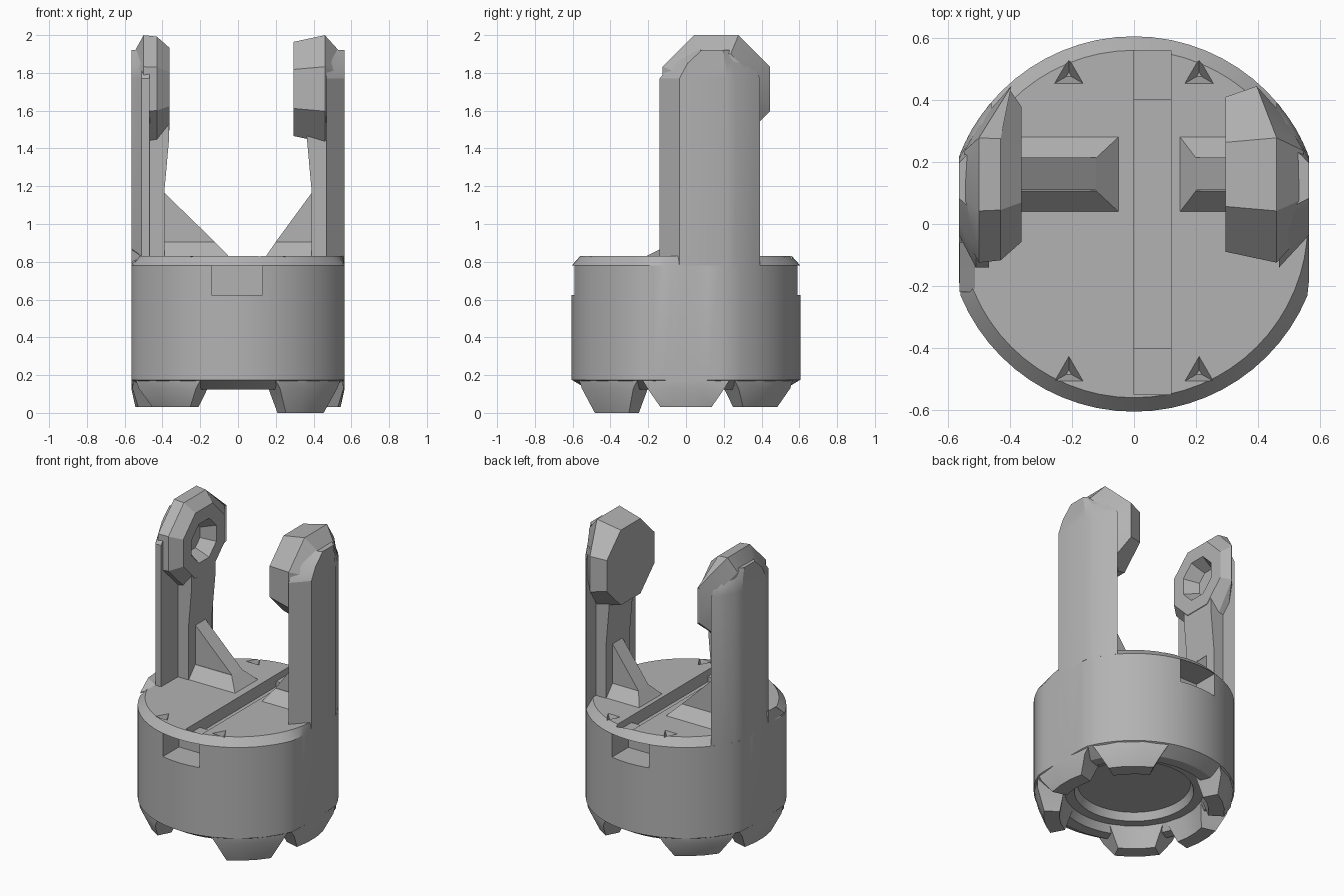
import bpy, bmesh
from math import sin, cos, pi, radians, sqrt

cube = bpy.data.objects.get("Cube")
if cube:
    bpy.data.objects.remove(cube, do_unlink=True)

grey = bpy.data.materials.new("plain_grey")
grey.use_nodes = True
colour = (0.45, 0.45, 0.45, 1)
grey.diffuse_color = colour
grey.node_tree.nodes["Principled BSDF"].inputs["Base Color"].default_value = colour

FLAT = 0.565      # half width between the flattened sides
ROUND = 0.605     # drum radius
TOP = 0.83        # deck height
MID = 0.16        # y of the arm centre line


def finish(ob, angle):
    bpy.ops.object.select_all(action='DESELECT')
    ob.select_set(True)
    bpy.context.view_layer.objects.active = ob
    bpy.ops.object.shade_smooth_by_angle(angle=radians(angle))


def loft(name, loops, smooth=25):
    """Skin equal-length loops of points and cap both ends."""
    bm = bmesh.new()
    rings = [[bm.verts.new(p) for p in loop] for loop in loops]
    n = len(rings[0])
    for a, b in zip(rings, rings[1:]):
        for i in range(n):
            j = (i + 1) % n
            bm.faces.new((a[i], a[j], b[j], b[i]))
    bm.faces.new(rings[0])
    bm.faces.new(rings[-1])
    bmesh.ops.recalc_face_normals(bm, faces=bm.faces)
    mesh = bpy.data.meshes.new(name)
    bm.to_mesh(mesh)
    bm.free()
    mesh.materials.append(grey)
    ob = bpy.data.objects.new(name, mesh)
    bpy.context.collection.objects.link(ob)
    finish(ob, smooth)
    return ob


def box(name, x0, x1, y0, y1, z0, z1):
    return loft(name, [[(x0, y0, z), (x1, y0, z), (x1, y1, z), (x0, y1, z)] for z in (z0, z1)])


def cut(ob, cutter):
    mod = ob.modifiers.new("cut", 'BOOLEAN')
    mod.operation = 'DIFFERENCE'
    mod.solver = 'EXACT'
    mod.object = cutter
    bpy.context.view_layer.objects.active = ob
    bpy.ops.object.modifier_apply(modifier=mod.name)
    bpy.data.objects.remove(cutter, do_unlink=True)


def clamp(x):
    return max(-FLAT, min(FLAT, x))


def ring(r, z, n=64):
    return [(clamp(r * cos(2 * pi * i / n)), r * sin(2 * pi * i / n), z) for i in range(n)]


# Drum with chamfered deck and stepped underside
profile = [(0.34, 0.22), (0.36, 0.17), (0.42, 0.17), (0.45, 0.125), (0.52, 0.125),
           (ROUND, 0.175), (ROUND, 0.78), (0.56, TOP)]
drum = loft("drum", [ring(r, z) for r, z in profile])

# Stepped slot across the deck, and a window notch at front and back
cut(drum, box("slot_cutter", 0, 0.12, -0.55, 0.56, 0.785, 0.9))
cut(drum, box("slot_cutter", 0, 0.12, -0.4, 0.4, 0.75, 0.9))
for s in (-1, 1):
    cut(drum, box("notch_cutter", -0.14, 0.13, *sorted((s * 0.42, s * 0.8)), 0.625, 0.78))

# Small three-sided dimples in the deck
for sx in (-1, 1):
    for sy in (-1, 1):
        def tri(r, z):
            return [(sx * 0.21 + r * cos(a), sy * 0.48 + r * sin(a), z)
                    for a in (pi / 2, pi * 7 / 6, pi * 11 / 6)]
        cut(drum, loft("dimple_cutter", [tri(0.01, TOP - 0.06), tri(0.06, TOP + 0.01)]))
finish(drum, 20)

# Six tapered teeth: one under each arm, two pairs leaving the front and back open
for k, degrees in enumerate((0, 48, 132, 180, 228, 312)):
    mid = radians(degrees)

    def arc(r_in, r_out, half, z):
        angles = [mid + half * t for t in (-1, -0.33, 0.33, 1)]
        pts = [(r_out, a) for a in angles] + [(r_in, a) for a in reversed(angles)]
        return [(clamp(r * cos(a)), r * sin(a), z) for r, a in pts]

    tip = 0.0 if degrees == 312 else 0.03
    loft(f"tooth_{k + 1}", [arc(0.42, 0.6, 0.4, 0.178), arc(0.43, 0.595, 0.35, 0.13),
                            arc(0.45, 0.545, 0.25, tip)])


def octagon(x, r):
    """Ring of a knob, trimmed to just inside the drum's outline."""
    loop = []
    for i in range(8):
        a = pi / 8 + i * pi / 4
        y = MID + r * cos(a)
        limit = sqrt((ROUND - 0.01) ** 2 - y ** 2)
        loop.append((max(-limit, min(limit, x)), y, 1.715 + r * sin(a)))
    return loop


def arm(side, s, front, foot_tip):
    # Outer slab follows the drum outline with a bevelled front corner and a rounded head
    outline = [(0.468, -0.14), (front, -0.14), (FLAT, -0.035), (FLAT, 0.215),
               (0.545, 0.262), (0.52, 0.31), (0.49, 0.355), (0.46, 0.392)]
    loft(f"{side}_arm_slab", [
        [(s * x, 0.18 + (y - 0.18) * k, z) for x, y in outline]
        for k, z in ((1, 0.78), (1, 1.77), (0.8, 1.85), (0.45, 1.92))])
    # Raised pad on the inner face
    pad = [(0.5, 0.7), (0.39, 0.7), (0.39, 1.17), (0.365, 1.45), (0.365, 1.55), (0.5, 1.55)]
    loft(f"{side}_arm_pad", [[(s * x, y, z) for x, z in pad] for y in (0.035, 0.285)])
    # Triangular gusset with a flared foot
    slope = (0.39 - foot_tip) / (1.165 - TOP)
    inner = foot_tip + slope * 0.075
    web = [(0.45, 0.8), (inner, 0.8), (inner, 0.905), (0.39, 1.165), (0.45, 1.165)]
    loft(f"{side}_gusset", [[(s * x, y, z) for x, z in web] for y in (0.11, 0.215)])
    loft(f"{side}_gusset_foot", [
        [(s * x, y, z) for x, y in ((0.45, MID - w), (t, MID - w), (t, MID + w), (0.45, MID + w))]
        for t, w, z in ((foot_tip, 0.125, TOP - 0.005), (inner, 0.053, 0.905))])


arm("left", 1, 0.468, 0.145)
arm("right", -1, 0.51, 0.045)

# Low wedge in front of the right arm's base
loft("right_arm_wedge", [[(-0.563, y, 0.79), (-0.563, y, z), (-0.505, y, TOP - 0.005)]
                         for y, z in ((-0.06, 0.87), (-0.14, 0.865), (-0.22, 0.8))])

# Solid knob on the left arm, knob with an inner socket on the right arm
knob = [(0.295, 0.27), (0.46, 0.308), (0.55, 0.2)]
loft("left_knob", [octagon(x, r) for x, r in knob])
socket = [(-0.45, 0.09), (-0.362, 0.14), (-0.362, 0.235), (-0.43, 0.3),
          (-0.5, 0.308), (-0.555, 0.2)]
loft("right_knob", [octagon(x, r) for x, r in socket])
